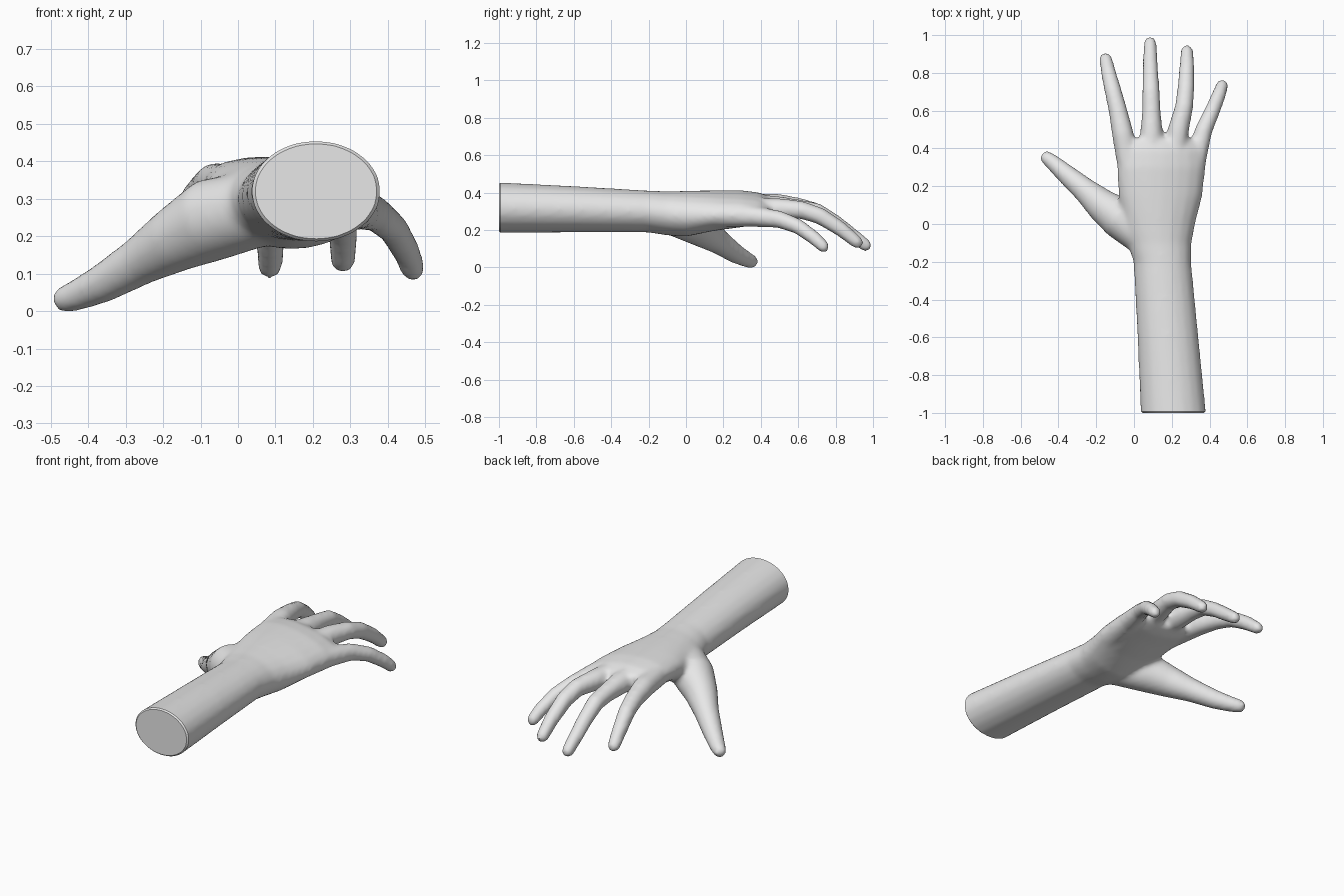
import bpy
import bmesh
from math import sin, cos, pi, radians
from mathutils import Vector

cube = bpy.data.objects.get("Cube")
if cube:
    bpy.data.objects.remove(cube, do_unlink=True)

SIDES = 20
WRIST_CUT = -0.992


def add_loft(bm, sections):
    """Skin a closed tube through (centre, half width, half height, roll, tangent)."""
    rings = []
    for centre, width, height, roll, tangent in sections:
        side = tangent.cross(Vector((0, 0, 1))).normalized()
        up = side.cross(tangent).normalized()
        across = side * cos(roll) - up * sin(roll)
        upright = side * sin(roll) + up * cos(roll)
        ring = []
        for i in range(SIDES):
            a = 2 * pi * i / SIDES
            ring.append(bm.verts.new(centre + across * width * cos(a) + upright * height * sin(a)))
        rings.append(ring)
    for lower, upper in zip(rings, rings[1:]):
        for i in range(SIDES):
            j = (i + 1) % SIDES
            bm.faces.new((lower[i], lower[j], upper[j], upper[i]))
    bm.faces.new(rings[0][::-1])
    bm.faces.new(rings[-1])


def add_digit(bm, path):
    """Round tapered finger along (x, y, z, radius) points, with a domed tip."""
    points = [Vector(p[:3]) for p in path]
    last = len(path) - 1
    sections = []
    for i, p in enumerate(path):
        tangent = (points[min(i + 1, last)] - points[max(i - 1, 0)]).normalized()
        sections.append((points[i], p[3], p[3], 0, tangent))
    tip, radius = points[-1], path[-1][3]
    for angle in (30, 60, 82):
        a = radians(angle)
        r = radius * cos(a)
        sections.append((tip + tangent * radius * sin(a), r, r, 0, tangent))
    add_loft(bm, sections)


# Forearm and palm: x, y, z, half width, half height, roll
arm = [
    (.213, -1.06, .332, .175, .137, 0),
    (.18, -.6, .322, .162, .124, 0),
    (.15, -.2, .31, .153, .112, 0),
    (.135, -.1, .3, .17, .118, .03),
    (.13, 0, .298, .195, .122, .08),
    (.14, .15, .315, .225, .105, .14),
    (.145, .3, .325, .238, .092, .16),
    (.145, .39, .325, .232, .08, .16),
    (.14, .45, .325, .2, .055, .16),
]

# Digits: x, y, z, radius from the root to the tip
index_finger = [(-.01, .2, .345, .06), (-.06, .48, .35, .058), (-.085, .6, .335, .05),
                (-.11, .7, .31, .046), (-.135, .8, .25, .041), (-.15, .875, .19, .035)]
middle_finger = [(.09, .2, .35, .06), (.092, .48, .335, .06), (.092, .6, .325, .05),
                 (.09, .7, .31, .047), (.088, .8, .25, .042), (.086, .88, .19, .039),
                 (.085, .96, .13, .035)]
ring_finger = [(.19, .2, .33, .06), (.235, .5, .325, .057), (.265, .62, .318, .049),
               (.275, .72, .285, .046), (.28, .83, .215, .041), (.28, .915, .145, .035)]
little_finger = [(.29, .15, .29, .065), (.33, .36, .285, .057), (.37, .5, .268, .047),
                 (.415, .6, .23, .042), (.452, .69, .165, .038), (.467, .735, .122, .034)]
thumb = [(.08, -.09, .29, .1), (-.07, .03, .255, .112), (-.17, .1, .2, .088),
         (-.26, .18, .145, .066), (-.36, .265, .085, .053), (-.43, .325, .053, .043),
         (-.46, .35, .043, .038)]

bm = bmesh.new()
add_loft(bm, [(Vector(s[:3]), s[3], s[4], s[5], Vector((0, 1, 0))) for s in arm])
for digit in (index_finger, middle_finger, ring_finger, little_finger, thumb):
    add_digit(bm, digit)
bmesh.ops.recalc_face_normals(bm, faces=bm.faces)
mesh = bpy.data.meshes.new("hand_and_forearm")
bm.to_mesh(mesh)
bm.free()
hand = bpy.data.objects.new("hand_and_forearm", mesh)
bpy.context.collection.objects.link(hand)

# Fuse the tubes into one skin and soften the joins
remesh = hand.modifiers.new("fuse", 'REMESH')
remesh.mode = 'VOXEL'
remesh.voxel_size = .012
smooth = hand.modifiers.new("soften", 'SMOOTH')
smooth.factor = .5
smooth.iterations = 14
depsgraph = bpy.context.evaluated_depsgraph_get()
skin = bpy.data.meshes.new_from_object(hand.evaluated_get(depsgraph))
hand.modifiers.clear()
hand.data = skin

# Cut the forearm flat and close it with a narrow bevelled cap
bm = bmesh.new()
bm.from_mesh(skin)
bmesh.ops.bisect_plane(bm, geom=bm.verts[:] + bm.edges[:] + bm.faces[:], dist=1e-5,
                       plane_co=(0, WRIST_CUT, 0), plane_no=(0, -1, 0), clear_outer=True)
rim = [e for e in bm.edges if e.is_boundary]
extruded = bmesh.ops.extrude_edge_only(bm, edges=rim)["geom"]
cap_verts = [g for g in extruded if isinstance(g, bmesh.types.BMVert)]
middle = sum((v.co for v in cap_verts), Vector()) / len(cap_verts)
for v in cap_verts:
    v.co = middle + (v.co - middle) * .95
    v.co.y = -1
bmesh.ops.holes_fill(bm, edges=[e for e in bm.edges if e.is_boundary], sides=0)
bmesh.ops.recalc_face_normals(bm, faces=bm.faces)

# Settle exactly on the ground
lowest = min(v.co.z for v in bm.verts)
bmesh.ops.translate(bm, verts=bm.verts, vec=(0, 0, -lowest))
bm.to_mesh(skin)
bm.free()

# Plain grey skin
grey = bpy.data.materials.new("light_grey")
grey.use_nodes = True
colour = (.8, .8, .8, 1)
grey.diffuse_color = colour
grey.node_tree.nodes["Principled BSDF"].inputs["Base Color"].default_value = colour
skin.materials.clear()
skin.materials.append(grey)

bpy.ops.object.select_all(action='DESELECT')
hand.select_set(True)
bpy.context.view_layer.objects.active = hand
bpy.ops.object.shade_smooth_by_angle(angle=radians(35))
